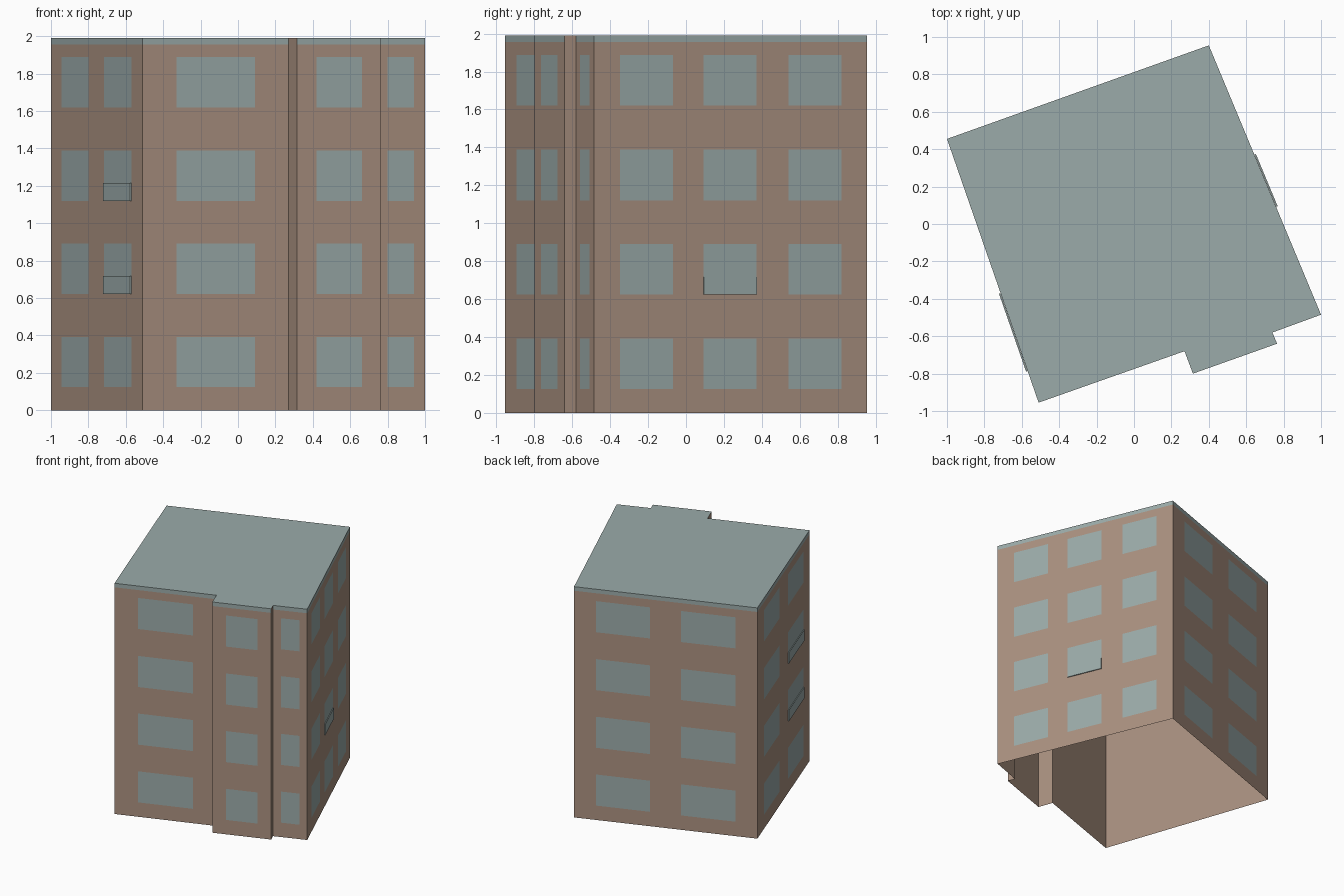
import bpy
import bmesh
from mathutils import Vector

cube = bpy.data.objects.get("Cube")
if cube:
    bpy.data.objects.remove(cube, do_unlink=True)


def make_material(name, color):
    mat = bpy.data.materials.new(name)
    mat.use_nodes = True
    mat.diffuse_color = (*color, 1)
    mat.node_tree.nodes["Principled BSDF"].inputs["Base Color"].default_value = (*color, 1)
    return mat


BRICK = make_material("brown wall", (0.402, 0.283, 0.216))
GREY = make_material("grey glass and roof", (0.328, 0.407, 0.400))

HEIGHT, BAND = 1.99, 1.955
SILLS = [0.125, 0.623, 1.12, 1.62]
WINDOW_HEIGHT = 0.268

# Footprint corners, counter-clockwise, each starting the wall to the next one
A, B, C, D = (-0.51, -0.955), (0.27, -0.68), (0.315, -0.80), (0.765, -0.64)
E, F, G, H = (0.74, -0.58), (1.0, -0.485), (0.40, 0.955), (-1.0, 0.455)

ONE = [(0.23, 0.77)]
TWO = [(0.12, 0.415), (0.585, 0.88)]
THREE = [(0.094, 0.288), (0.40, 0.594), (0.712, 0.906)]

# Name, start, end, window spans along the wall
WALLS = [
    ("front_left", A, B, ONE), ("front_return", B, C, []),
    ("front_middle", C, D, ONE), ("side_return", D, E, []),
    ("front_right", E, F, ONE), ("right_side", F, G, THREE),
    ("back", G, H, TWO), ("left_side", H, A, TWO),
]


def add_object(name, bm, mats):
    mesh = bpy.data.meshes.new(name)
    bm.to_mesh(mesh)
    bm.free()
    for mat in mats:
        mesh.materials.append(mat)
    obj = bpy.data.objects.new(name, mesh)
    bpy.context.collection.objects.link(obj)
    return obj


def wall_quad(bm, start, end, span, low, high, out=0.0):
    """Upright rectangle on part of a wall, pushed outwards."""
    p, q = Vector((*start, 0)), Vector((*end, 0))
    push = (q - p).cross(Vector((0, 0, 1))).normalized() * out
    a, b = (p.lerp(q, t) + push for t in span)
    up = Vector((0, 0, 1))
    points = [a + up * low, b + up * low, b + up * high, a + up * high]
    return bm.faces.new([bm.verts.new(v) for v in points])


# Open-bottomed shell: walls with a grey band at the top, and a flat roof
shell = bmesh.new()
for name, start, end, spans in WALLS:
    wall_quad(shell, start, end, (0, 1), 0, BAND)
    band = wall_quad(shell, start, end, (0, 1), BAND, HEIGHT)
    band.material_index = 1 if spans else 0
roof = shell.faces.new([shell.verts.new((*w[1], HEIGHT)) for w in WALLS])
roof.material_index = 1
bmesh.ops.remove_doubles(shell, verts=shell.verts, dist=0.0005)
add_object("building_shell", shell, [BRICK, GREY])

# Window panes, one object per wall
for name, start, end, spans in WALLS:
    if spans:
        panes = bmesh.new()
        for span in spans:
            for sill in SILLS:
                wall_quad(panes, start, end, span, sill, sill + WINDOW_HEIGHT, 0.002)
        add_object(name + "_windows", panes, [GREY])


# Thin guard panels across the lower part of a few windows
def guard_panel(name, start, end, span, sill):
    bm = bmesh.new()
    face = wall_quad(bm, start, end, span, sill, sill + 0.094, 0.009)
    face.normal_update()
    inward = face.normal * -0.008
    ext = bmesh.ops.extrude_face_region(bm, geom=[face], use_keep_orig=True)
    moved = [g for g in ext["geom"] if isinstance(g, bmesh.types.BMVert)]
    bmesh.ops.translate(bm, verts=moved, vec=inward)
    bmesh.ops.recalc_face_normals(bm, faces=bm.faces)
    add_object(name, bm, [GREY])


guard_panel("left_guard_lower", H, A, TWO[1], SILLS[1])
guard_panel("left_guard_upper", H, A, TWO[1], SILLS[2])
guard_panel("right_guard", F, G, THREE[1], SILLS[1])
